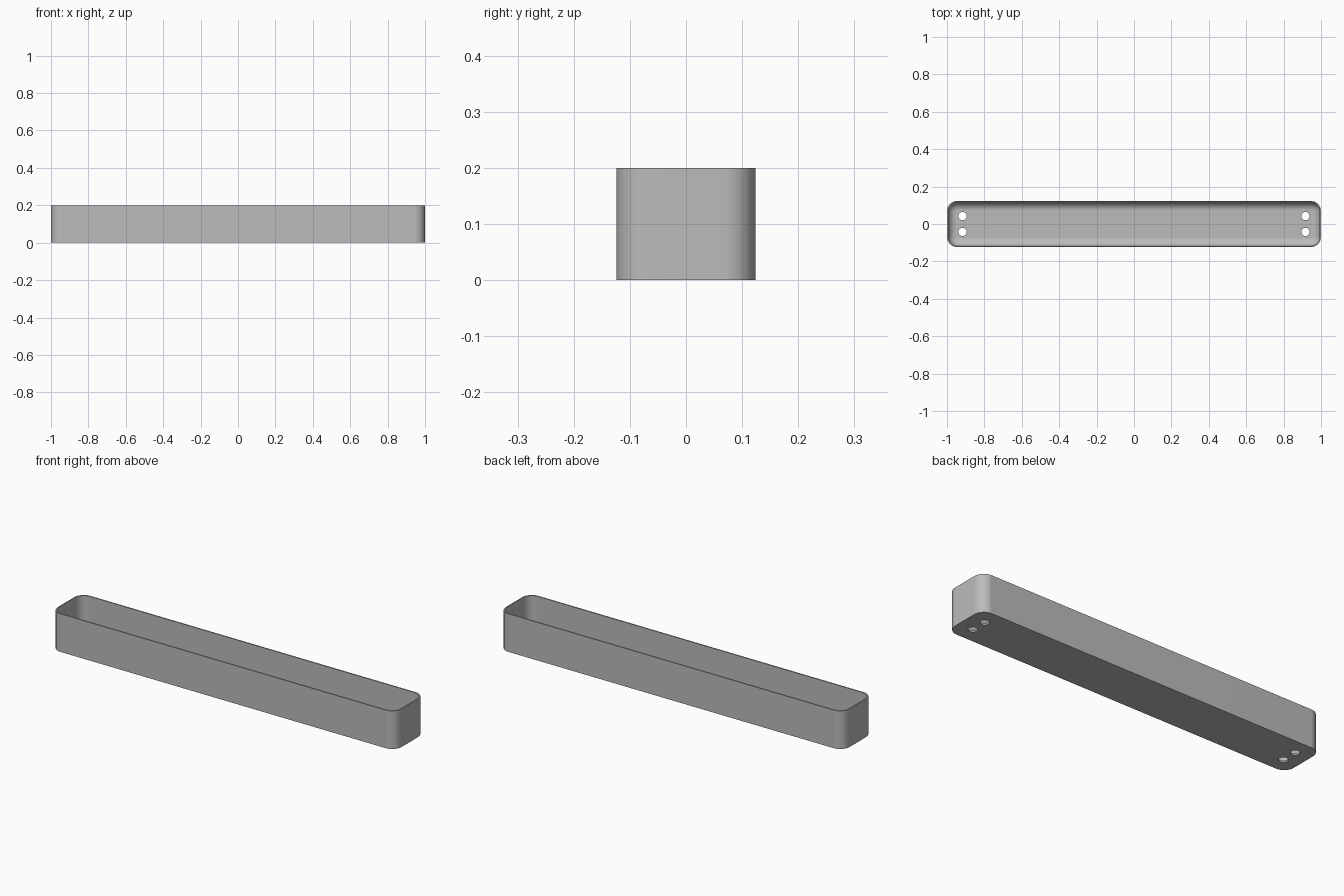
import bpy, bmesh
from math import cos, sin, pi, radians

cube = bpy.data.objects.get("Cube")
if cube:
    bpy.data.objects.remove(cube, do_unlink=True)

HALF_X, HALF_Y, HEIGHT = 1.0, 0.124, 0.2
CORNER, WALL, FLOOR, FILLET = 0.056, 0.007, 0.008, 0.045
CORNER_STEPS, FILLET_STEPS = 12, 10
HOLE_X, HOLE_Y, HOLE_R = 0.917, 0.042, 0.022

grey = bpy.data.materials.new("grey")
grey.use_nodes = True
colour = (0.5, 0.5, 0.5, 1)
grey.diffuse_color = colour
grey.node_tree.nodes["Principled BSDF"].inputs["Base Color"].default_value = colour


def ring(bm, inset, z):
    """Rounded rectangle, pulled in from the outer outline by inset."""
    r = CORNER - inset
    verts = []
    for i, (sx, sy) in enumerate([(1, 1), (-1, 1), (-1, -1), (1, -1)]):
        for k in range(CORNER_STEPS + 1):
            a = (i + k / CORNER_STEPS) * pi / 2
            verts.append(bm.verts.new((sx * (HALF_X - CORNER) + r * cos(a),
                                       sy * (HALF_Y - CORNER) + r * sin(a), z)))
    return verts


# Tray: underside, outer wall, rim, inner wall, curved inner base
profile = [(0, 0), (0, HEIGHT), (WALL, HEIGHT)]
for k in range(FILLET_STEPS + 1):
    a = k / FILLET_STEPS * pi / 2
    profile.append((WALL + FILLET * (1 - cos(a)), FLOOR + FILLET * (1 - sin(a))))
bm = bmesh.new()
rings = [ring(bm, inset, z) for inset, z in profile]
for low, high in zip(rings, rings[1:]):
    for i in range(len(low)):
        j = (i + 1) % len(low)
        bm.faces.new((low[i], low[j], high[j], high[i]))
bm.faces.new(list(reversed(rings[0])))
bm.faces.new(rings[-1])
mesh = bpy.data.meshes.new("tray")
bm.to_mesh(mesh)
bm.free()
mesh.materials.append(grey)
tray = bpy.data.objects.new("tray", mesh)
bpy.context.collection.objects.link(tray)

# Four screw holes through the floor
for sx in (-1, 1):
    for sy in (-1, 1):
        bpy.ops.mesh.primitive_cylinder_add(vertices=32, radius=HOLE_R, depth=0.06,
                                            location=(sx * HOLE_X, sy * HOLE_Y, 0))
        cutter = bpy.context.object
        cutter.name = "hole_cutter"
        cutter.hide_render = True
        cutter.data.materials.append(grey)
        cut = tray.modifiers.new("hole", "BOOLEAN")
        cut.operation, cut.solver, cut.object = "DIFFERENCE", "EXACT", cutter
        bpy.context.view_layer.objects.active = tray
        bpy.ops.object.modifier_apply(modifier=cut.name)
        bpy.data.objects.remove(cutter, do_unlink=True)

# Smooth curves, crisp rim and edges
bpy.ops.object.select_all(action="DESELECT")
tray.select_set(True)
bpy.context.view_layer.objects.active = tray
bpy.ops.object.shade_smooth_by_angle(angle=radians(30))
weighted = tray.modifiers.new("even_shading", "WEIGHTED_NORMAL")
weighted.keep_sharp = True
